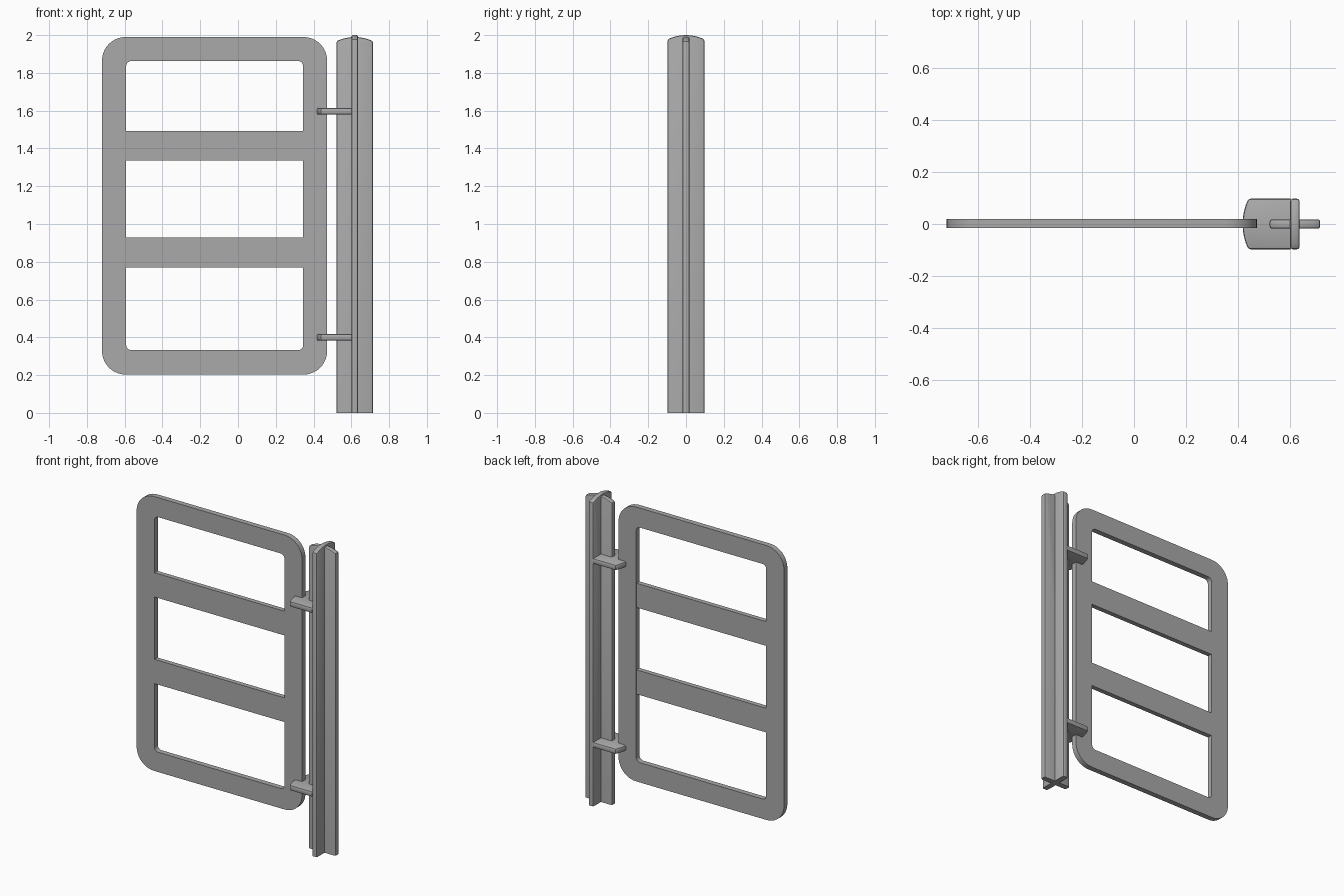
import bpy, bmesh, math
from mathutils import Matrix, Vector

if "Cube" in bpy.data.objects:
    bpy.data.objects.remove(bpy.data.objects["Cube"], do_unlink=True)

grey = bpy.data.materials.new("plain_grey")
grey.use_nodes = True
grey.diffuse_color = (0.4, 0.4, 0.4, 1)
grey.node_tree.nodes["Principled BSDF"].inputs["Base Color"].default_value = (0.4, 0.4, 0.4, 1)


def finish(bm, name, angle=30):
    bmesh.ops.recalc_face_normals(bm, faces=bm.faces)
    mesh = bpy.data.meshes.new(name)
    bm.to_mesh(mesh)
    bm.free()
    mesh.materials.append(grey)
    obj = bpy.data.objects.new(name, mesh)
    bpy.context.collection.objects.link(obj)
    bpy.ops.object.select_all(action="DESELECT")
    obj.select_set(True)
    bpy.context.view_layer.objects.active = obj
    bpy.ops.object.shade_smooth_by_angle(angle=math.radians(angle))
    return obj


def rounded_rect(x0, x1, z0, z1, r, steps=10):
    """Counter-clockwise outline in the front plane."""
    pts = []
    for i, (cx, cz) in enumerate([(x1 - r, z1 - r), (x0 + r, z1 - r),
                                  (x0 + r, z0 + r), (x1 - r, z0 + r)]):
        for k in range(steps + 1):
            a = math.pi / 2 * (i + k / steps)
            pts.append((cx + r * math.cos(a), cz + r * math.sin(a)))
    return pts


def frame(name, outer, inner, y0, y1):
    bm = bmesh.new()
    rings = [[bm.verts.new((x, y, z)) for x, z in loop]
             for loop, y in ((outer, y0), (outer, y1), (inner, y1), (inner, y0))]
    n = len(outer)
    for a, b in zip(rings, rings[1:] + rings[:1]):
        for i in range(n):
            j = (i + 1) % n
            bm.faces.new((a[i], a[j], b[j], b[i]))
    return finish(bm, name)


def bar(name, x0, x1, y0, y1, z0, z1):
    bm = bmesh.new()
    size = Vector((x1 - x0, y1 - y0, z1 - z0))
    mid = Vector((x1 + x0, y1 + y0, z1 + z0)) / 2
    bmesh.ops.create_cube(bm, size=1, matrix=Matrix.Translation(mid) @ Matrix.Diagonal(size.to_4d()))
    return finish(bm, name)


def arched_board(name, length, matrix, thick=0.036, half=0.097, rise=0.022, bevel=0.009):
    """Board rising from its local z = 0, with a gently arched, softened far end."""
    outline = [(half, 0)]
    for k in range(9):
        t = 1 - k / 4
        outline.append((half * t, length - rise * t * t))
    outline.append((-half, 0))
    bm = bmesh.new()
    face = bm.faces.new([bm.verts.new((u, -thick / 2, z)) for u, z in outline])
    ext = bmesh.ops.extrude_face_region(bm, geom=[face])
    moved = [v for v in ext["geom"] if isinstance(v, bmesh.types.BMVert)]
    bmesh.ops.translate(bm, verts=moved, vec=(0, thick, 0))
    bmesh.ops.recalc_face_normals(bm, faces=bm.faces)
    # soften all edges except the square foot
    edges = [e for e in bm.edges if max(v.co.z for v in e.verts) > 0.001
             and e.calc_face_angle(0) > math.radians(35)]
    bmesh.ops.bevel(bm, geom=edges, offset=bevel, segments=2, profile=0.5, affect="EDGES")
    bmesh.ops.transform(bm, matrix=matrix, verts=bm.verts)
    return finish(bm, name, 25)


# Gate panel: rounded frame with two rails
frame("gate_frame", rounded_rect(-0.72, 0.472, 0.203, 1.99, 0.125),
      rounded_rect(-0.592, 0.345, 0.332, 1.863, 0.028), -0.015, 0.02)
for label, z in (("lower", 0.85), ("upper", 1.414)):
    bar(label + "_rail", -0.595, 0.348, -0.013, 0.018, z - 0.079, z + 0.079)

# Post: two crossed boards
centre = Matrix.Translation((0.618, 0, 0))
quarter = Matrix.Rotation(math.pi / 2, 4, "Z")
arched_board("post_side_board", 1.99, centre)
arched_board("post_cross_board", 2.0, centre @ quarter)

# Hinge plates: short boards laid flat, reaching from the post over the gate edge
flat = Matrix.Rotation(-math.pi / 2, 4, "Y") @ quarter
for label, z in (("lower", 0.4), ("upper", 1.597)):
    arched_board(label + "_hinge", 0.185, Matrix.Translation((0.602, 0, z)) @ flat)
